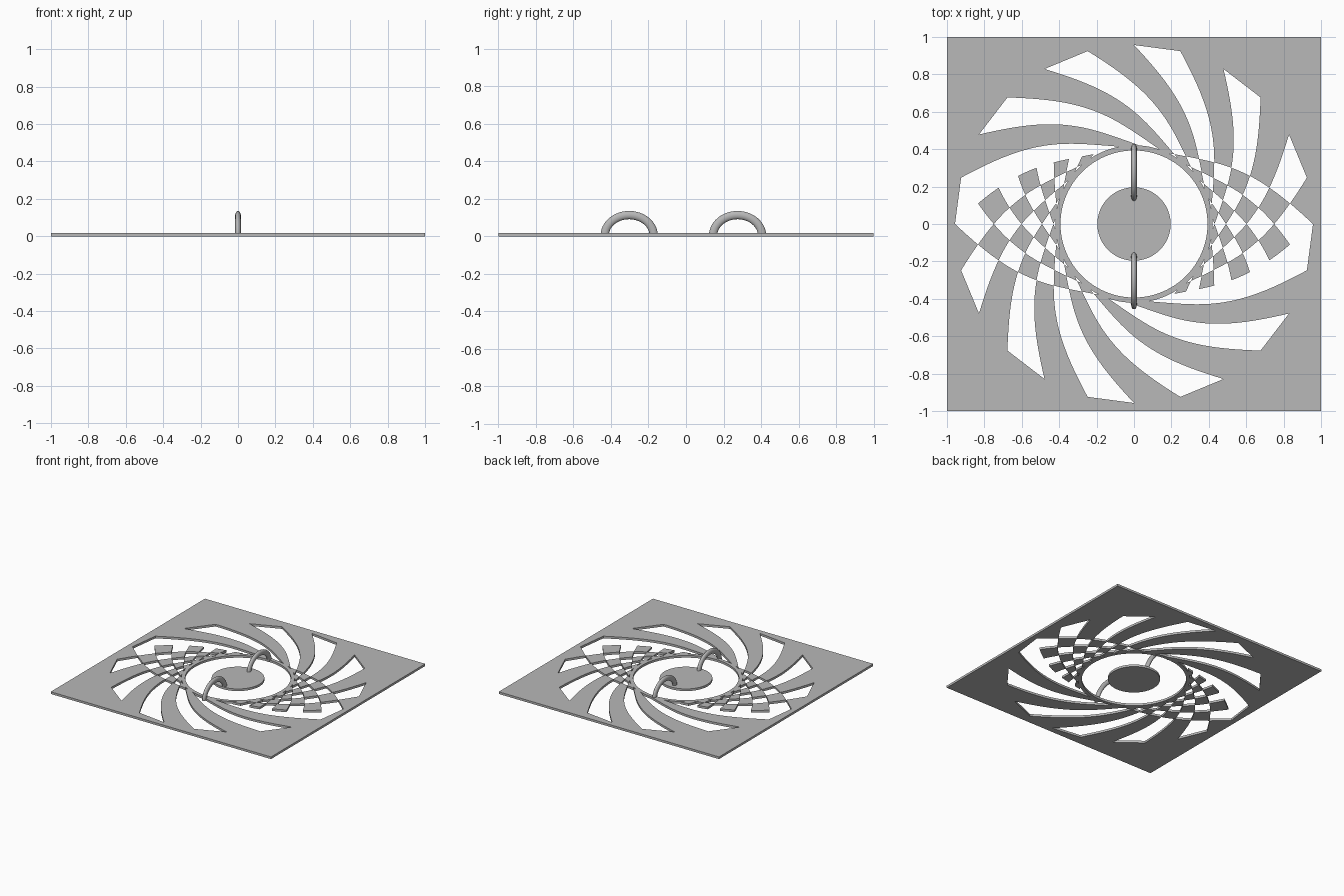
import bpy, bmesh, math
from math import sin, cos, pi, radians

cube = bpy.data.objects.get("Cube")
if cube:
    bpy.data.objects.remove(cube, do_unlink=True)

THICK = 0.018        # plate thickness
N = 96               # divisions around the plate
STEP = 360 / N       # degrees per division
ROWS = 34            # rows of the swirl; each turns by half a division
RIM = 0.957          # outer radius of the swirl

grey = bpy.data.materials.new("plain grey")
grey.use_nodes = True
colour = (0.48, 0.48, 0.48, 1)
grey.diffuse_color = colour
grey.node_tree.nodes["Principled BSDF"].inputs["Base Color"].default_value = colour


def make_object(name, bm):
    mesh = bpy.data.meshes.new(name)
    bm.to_mesh(mesh)
    bm.free()
    mesh.materials.append(grey)
    obj = bpy.data.objects.new(name, mesh)
    bpy.context.collection.objects.link(obj)
    return obj


def thicken(obj):
    mod = obj.modifiers.new("thickness", 'SOLIDIFY')
    mod.thickness = THICK
    mod.offset = 1


def swirl_radius(turn):
    """Radius at which a blade edge has turned by this many degrees."""
    return 1 / (1 / RIM + turn / 48) + 0.013 * sin(2 * pi * turn / 64)


def is_open(phi, turn):
    """Blades of one swirl, chequered with its mirror image at both sides."""
    blade = phi % 30 > 15
    mirrored = (2 * turn - phi) % 30 > 15
    from_side = abs((phi - turn + 90) % 180 - 90)
    return blade == mirrored if from_side < turn else blade


# Pierced square plate: rows run from the square border in to the centre hole
bm = bmesh.new()


def add_row(radius_at, turn):
    row = []
    for i in range(N):
        a = radians(i * STEP - turn)
        r = radius_at(i * STEP)
        row.append(bm.verts.new((r * cos(a), r * sin(a), 0)))
    return row


def square(deg):
    a = radians(deg)
    return 1 / max(abs(cos(a)), abs(sin(a)))


def faceted_rim(deg):
    return RIM * cos(radians(7.5)) / cos(radians(deg % 15 - 7.5))


border = add_row(square, 0)
swirl = [add_row(faceted_rim, 0)]
for j in range(1, ROWS + 1):
    turn = j * STEP / 2
    swirl.append(add_row(lambda deg: swirl_radius(turn), turn))
hole = add_row(lambda deg: 0.393, ROWS * STEP / 2)

for outer, inner in ((border, swirl[0]), (swirl[-1], hole)):
    for i in range(N):
        k = (i + 1) % N
        bm.faces.new((outer[i], outer[k], inner[k], inner[i]))

for j in range(ROWS):
    outer, inner = swirl[j], swirl[j + 1]
    for i in range(N):
        k = (i + 1) % N
        if not is_open((i + 2 / 3) * STEP, (j + 1 / 3) * STEP / 2):
            bm.faces.new((outer[i], outer[k], inner[k]))
        if not is_open((i + 1 / 3) * STEP, (j + 2 / 3) * STEP / 2):
            bm.faces.new((outer[i], inner[k], inner[i]))
bmesh.ops.delete(bm, geom=[v for v in bm.verts if not v.link_faces], context='VERTS')
thicken(make_object("pierced_plate", bm))

# Centre disc
bm = bmesh.new()
bmesh.ops.create_circle(bm, cap_ends=True, segments=N, radius=0.196)
for f in bm.faces:
    if f.normal.z < 0:
        f.normal_flip()
thicken(make_object("centre_disc", bm))


# Arched bridges joining the disc to the plate
def arch(name, centre_y, segments=32, sides=16):
    bm = bmesh.new()
    rings = []
    for s in range(segments + 1):
        a = pi * s / segments
        ring = []
        for t in range(sides):
            b = 2 * pi * t / sides
            grow = 0.022 * cos(b)
            ring.append(bm.verts.new((0.015 * sin(b),
                                      centre_y + (0.131 + grow) * cos(a),
                                      0.002 + (0.111 + grow) * sin(a))))
        rings.append(ring)
    for one, two in zip(rings, rings[1:]):
        for t in range(sides):
            u = (t + 1) % sides
            bm.faces.new((one[t], one[u], two[u], two[t]))
    bm.faces.new(rings[0])
    bm.faces.new(rings[-1])
    bmesh.ops.recalc_face_normals(bm, faces=bm.faces)
    obj = make_object(name, bm)
    bpy.ops.object.select_all(action='DESELECT')
    obj.select_set(True)
    bpy.context.view_layer.objects.active = obj
    bpy.ops.object.shade_smooth_by_angle(angle=radians(40))


arch("back_bridge", 0.275)
arch("front_bridge", -0.303)
